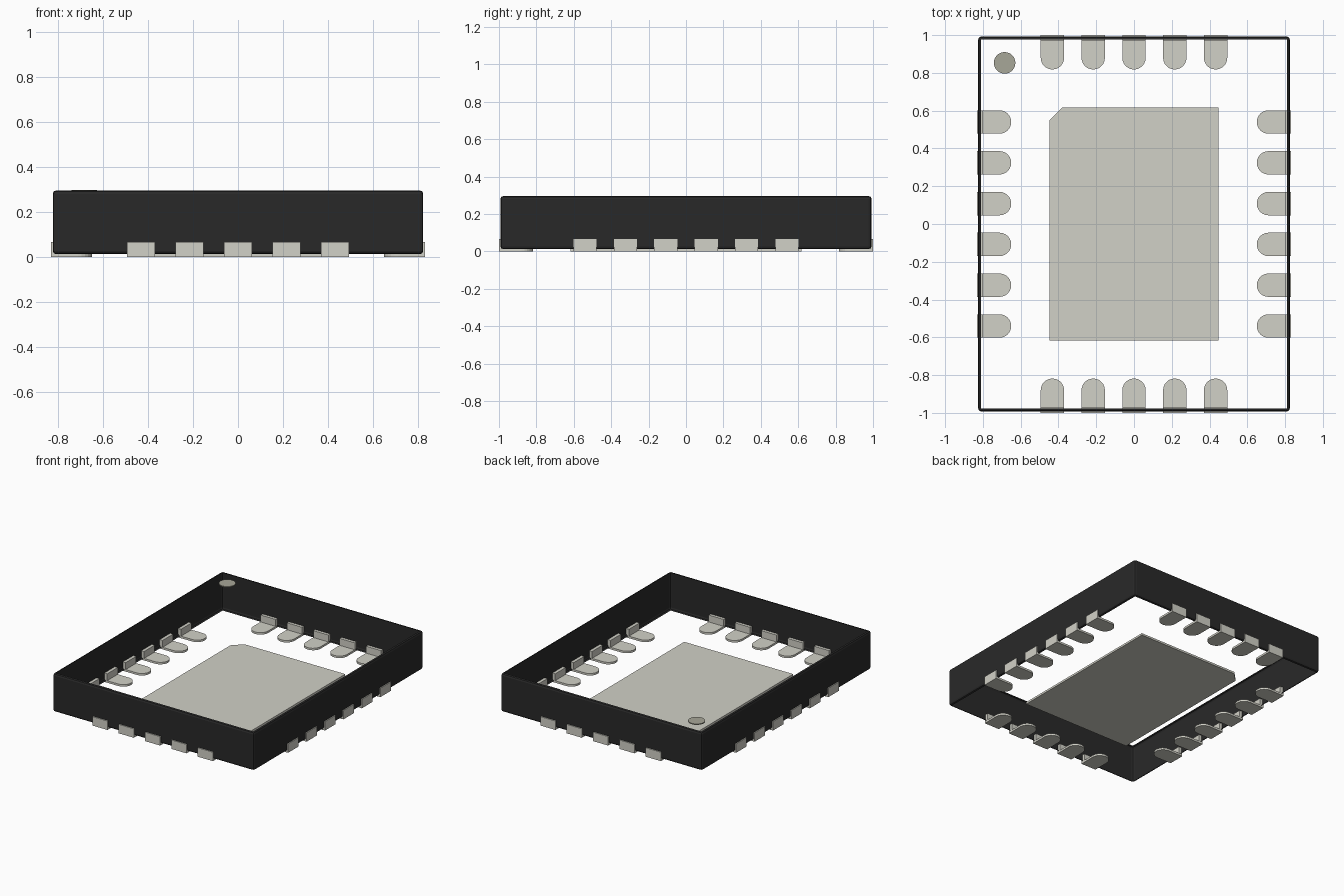
import bpy, bmesh
from math import pi, cos, sin
from mathutils import Matrix, Vector

old = bpy.data.objects.get("Cube")
if old:
    bpy.data.objects.remove(old, do_unlink=True)


def material(name, rgb):
    m = bpy.data.materials.new(name)
    m.use_nodes = True
    color = (*rgb, 1)
    m.diffuse_color = color
    m.node_tree.nodes["Principled BSDF"].inputs["Base Color"].default_value = color
    return m


black = material("black plastic", (0.022, 0.022, 0.022))
metal = material("pale metal", (0.64, 0.635, 0.57))
mark = material("marker grey", (0.39, 0.385, 0.315))


def finish(name, bm, mat):
    mesh = bpy.data.meshes.new(name)
    bm.to_mesh(mesh)
    bm.free()
    mesh.materials.append(mat)
    ob = bpy.data.objects.new(name, mesh)
    bpy.context.collection.objects.link(ob)
    return ob


def add_box(bm, low, high):
    low, high = Vector(low), Vector(high)
    place = Matrix.Translation((low + high) / 2) @ Matrix.Diagonal((*(high - low), 1))
    return bmesh.ops.create_cube(bm, size=1, matrix=place)


def add_prism(bm, outline, z0, z1):
    face = bm.faces.new([bm.verts.new((x, y, z0)) for x, y in outline])
    top = bmesh.ops.extrude_face_region(bm, geom=[face])["geom"]
    moved = [v for v in top if isinstance(v, bmesh.types.BMVert)]
    bmesh.ops.translate(bm, verts=moved, vec=(0, 0, z1 - z0))
    bmesh.ops.recalc_face_normals(bm, faces=bm.faces)


HALF_X, HALF_Y = 0.832, 1.0
PAD_T = 0.015

# Body: bevelled shell, open above and below
bm = bmesh.new()
add_box(bm, (-0.825, -0.992, 0.012), (0.825, 0.992, 0.296))
bmesh.ops.bevel(bm, geom=bm.edges[:], offset=0.015, segments=2,
                profile=0.5, affect="EDGES")
bm.normal_update()
flat = [f for f in bm.faces if abs(f.normal.z) > 0.99]
bmesh.ops.delete(bm, geom=flat, context="FACES")
finish("body_shell", bm, black)

# Centre pad with one cut corner
bm = bmesh.new()
px, py, cut = 0.447, 0.617, 0.068
add_prism(bm, [(-px, -py), (px, -py), (px, py), (-px + cut, py), (-px, py - cut)],
          0, PAD_T)
finish("centre_pad", bm, metal)

# Corner marker disc
bm = bmesh.new()
add_prism(bm, [(-0.685 + 0.057 * cos(i * pi / 16), 0.853 + 0.057 * sin(i * pi / 16))
               for i in range(32)], 0.29, 0.297)
finish("corner_marker", bm, mark)


# Lead: round-ended foot running inward plus an upright tab at the wall
def lead(name, length, location, angle):
    r = 0.062
    arc = [(r * cos(i * pi / 12), length - r + r * sin(i * pi / 12)) for i in range(13)]
    bm = bmesh.new()
    add_prism(bm, [(-r, 0), (r, 0)] + arc, 0, PAD_T)
    add_box(bm, (-r, 0, PAD_T), (r, 0.03, 0.066))
    bm.transform(Matrix.Translation(location) @ Matrix.Rotation(angle, 4, "Z"))
    finish(name, bm, metal)


for i in range(5):
    x = (i - 2) * 0.216
    lead(f"front_lead_{i + 1}", 0.182, (x, -HALF_Y, 0), 0)
    lead(f"back_lead_{i + 1}", 0.182, (x, HALF_Y, 0), pi)
for i in range(6):
    y = (i - 2.5) * 0.216
    lead(f"left_lead_{i + 1}", 0.182, (HALF_X, y, 0), pi / 2)
    lead(f"right_lead_{i + 1}", 0.182, (-HALF_X, y, 0), -pi / 2)
